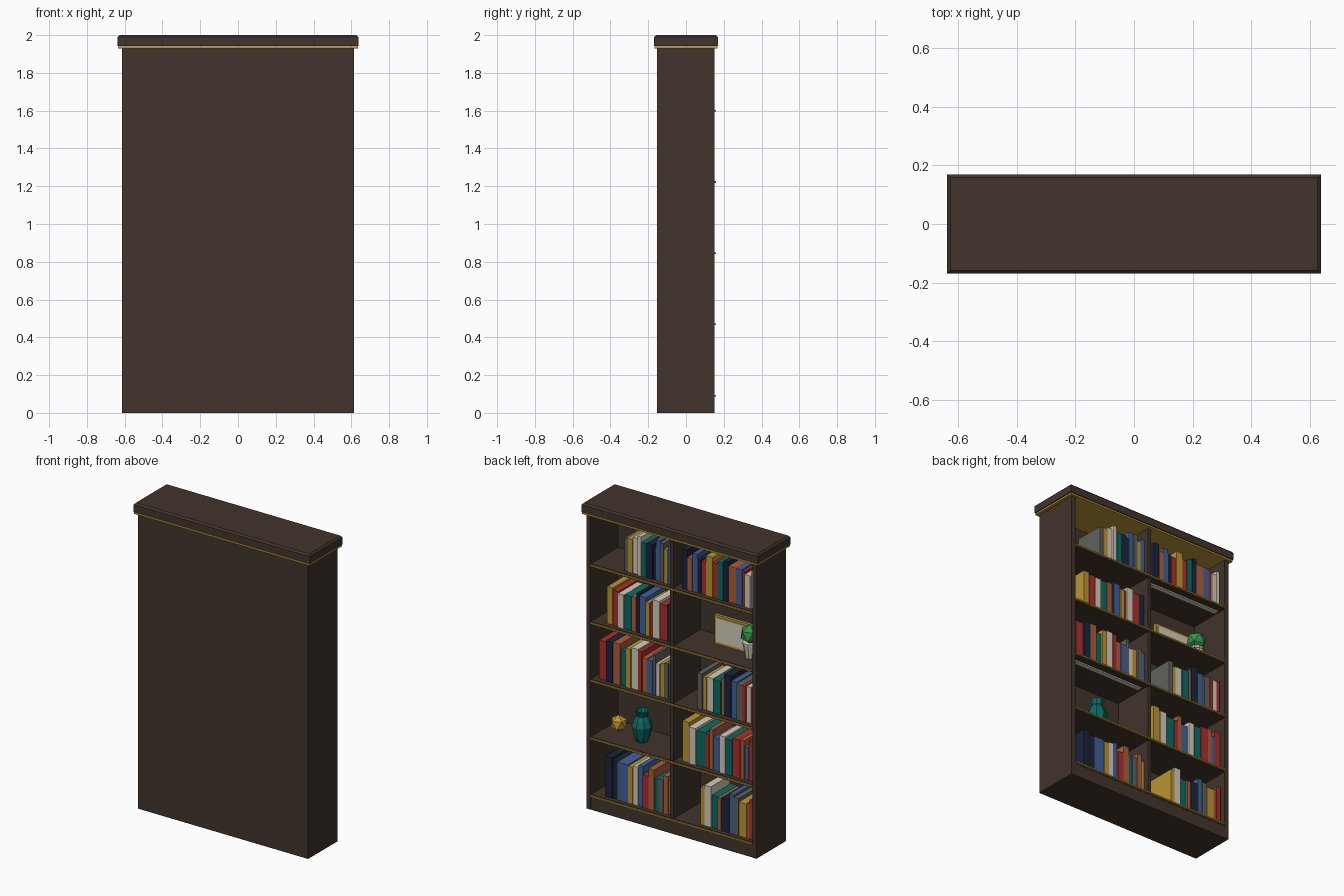
import bpy, bmesh, math, random
from mathutils import Matrix, Vector

if "Cube" in bpy.data.objects:
    bpy.data.objects.remove(bpy.data.objects["Cube"])

rng = random.Random(4)
COLOURS = {
    "wood": (.054, .035, .025), "gold": (.50, .30, .035), "cream": (.68, .62, .50),
    "red": (.40, .028, .025), "teal": (.004, .145, .125), "navy": (.011, .018, .045),
    "blue": (.055, .12, .30), "orange": (.40, .115, .045), "grey": (.12, .12, .11),
    "green": (.040, .28, .07),
}
MATS = {}
for name, c in COLOURS.items():
    MATS[name] = bpy.data.materials.new(name)
    MATS[name].diffuse_color = (*c, 1)


def finish(bm, name, mats):
    me = bpy.data.meshes.new(name)
    bmesh.ops.recalc_face_normals(bm, faces=bm.faces)
    bm.to_mesh(me)
    bm.free()
    for m in mats:
        me.materials.append(MATS[m])
    ob = bpy.data.objects.new(name, me)
    bpy.context.collection.objects.link(ob)
    return ob


def add_box(bm, x, y, z, index=0):
    size = (x[1] - x[0], y[1] - y[0], z[1] - z[0])
    mid = Vector((sum(x) / 2, sum(y) / 2, sum(z) / 2))
    r = bmesh.ops.create_cube(bm, size=1, matrix=Matrix.Translation(mid) @ Matrix.Diagonal((*size, 1)))
    for f in {f for v in r["verts"] for f in v.link_faces}:
        f.material_index = index


def box(name, mat, x, y, z, top_chamfer=0):
    bm = bmesh.new()
    add_box(bm, x, y, z)
    if top_chamfer:
        edges = [e for e in bm.edges if all(v.co.z > z[1] - 1e-4 for v in e.verts)]
        bmesh.ops.bevel(bm, geom=edges, offset=top_chamfer, segments=1, affect="EDGES")
    return finish(bm, name, [mat])


def lathe(name, mat, profile, centre, sides):
    bm = bmesh.new()
    rings = [[bm.verts.new((centre[0] + r * math.cos(2 * math.pi * i / sides),
                            centre[1] + r * math.sin(2 * math.pi * i / sides),
                            centre[2] + z)) for i in range(sides)] for r, z in profile]
    for a, b in zip(rings, rings[1:]):
        for i in range(sides):
            j = (i + 1) % sides
            bm.faces.new((a[i], a[j], b[j], b[i]))
    bm.faces.new(rings[0])
    bm.faces.new(rings[-1])
    return finish(bm, name, [mat])


def gem(name, mat, radius, centre):
    bm = bmesh.new()
    bmesh.ops.create_icosphere(bm, subdivisions=1, radius=radius, matrix=Matrix.Translation(centre))
    return finish(bm, name, [mat])


W, IN, BACK, OPEN = .615, .585, -.153, .15
TOP, STEP, FLOOR = 1.928, .377, .10

# Case
box("back_panel", "wood", (-W, W), (BACK, BACK + .02), (0, TOP))
for side, s in (("left", -1), ("right", 1)):
    box(side + "_side", "wood", sorted((s * IN, s * W)), (BACK + .02, OPEN), (0, TOP))
box("divider", "wood", (-.012, .012), (BACK + .02, OPEN - .004), (FLOOR, TOP))
box("plinth", "wood", (-IN, IN), (BACK + .02, OPEN - .002), (0, FLOOR - .02))

# Shelves with gold front edging
for k in range(5):
    z = FLOOR + STEP * k
    box(f"shelf_{k}", "wood", (-IN, IN), (BACK + .02, OPEN - .001), (z - .02, z))
    box(f"shelf_edging_{k}", "gold", (-IN, IN), (OPEN - .001, OPEN + .009), (z - .013, z - .004))

# Crown with gold band
box("crown_band", "gold", (-.635, .635), (-.167, .167), (TOP, 1.939))
box("crown", "wood", (-.638, .638), (-.169, .169), (1.942, 2), .011)

# Books: row, outer start x, end x, spine colours and relative widths from +x towards -x
ROWS = [
    (4, .365, .014, "grey4 gold5 cream6 cream4 teal5 navy7 navy3 blue5 grey4 gold4 blue5"),
    (4, -.055, -.58, "navy6 orange5 blue5 navy4 red5 gold7 red5 teal6 navy5 orange8 blue6 red3 cream6 cream4"),
    (3, .49, .014, "gold6 red6 cream6 teal7 orange5 navy3 blue7 gold4 red3 cream7 red7 navy6"),
    (2, .55, .014, "red8 navy7 orange7 teal6 gold5 cream7 red4 orange5 blue6 grey3 cream4 gold5 grey4 blue4"),
    (2, -.17, -.58, "grey5 gold4 cream7 teal8 orange3 navy8 blue6 grey6 red4 cream5 red4"),
    (1, -.055, -.58, "gold7 cream7 teal9 red4 orange4 blue7 cream6 teal7 red8 orange4 blue4 red6"),
    (0, .497, .014, "navy7 navy5 blue11 gold5 cream5 blue5 red6 orange6 teal4 grey5 orange5 gold4"),
    (0, -.19, -.58, "gold4 cream7 teal7 orange4 navy8 blue5 grey5 gold8 orange3 red5"),
]
names = list(COLOURS)
for row, start, end, spines in ROWS:
    spines = [(s.rstrip("0123456789"), int(s.lstrip("abcdefghijklmnopqrstuvwxyz"))) for s in spines.split()]
    scale = (start - end) / sum(w for _, w in spines)
    bm = bmesh.new()
    x = start
    z = FLOOR + STEP * row
    for colour, w in spines:
        w *= scale
        front = .12 + rng.uniform(-.008, .004)
        add_box(bm, (x - w + .002, x), (front - .20, front),
                (z, z + rng.uniform(.21, .27)), names.index(colour))
        x -= w
    finish(bm, f"books_row_{row}_{'right' if start > 0 else 'left'}", names)

# Light strips over the two display bays
z = FLOOR + STEP * 2 - .02
box("light_strip_low", "cream", (.03, .57), (.075, .108), (z - .008, z))
z = FLOOR + STEP * 4 - .02
box("light_strip_high", "cream", (-.57, -.03), (.075, .108), (z - .008, z))

# Vase and faceted ornament
low = FLOOR + STEP
lathe("vase", "teal", [(.036, 0), (.048, .03), (.064, .10), (.050, .14), (.032, .165),
                       (.046, .20), (.036, .20), (.024, .165)], (.304, .018, low), 8)
gem("faceted_ornament", "gold", .055, (.50, -.02, low + .048))

# Picture frame
high = FLOOR + STEP * 3
fx, fz = (-.468, -.19), (high, high + .19)
box("picture_frame", "gold", fx, (-.042, -.022), fz)
box("picture", "cream", (fx[0] + .016, fx[1] - .016), (-.022, -.018), (fz[0] + .016, fz[1] - .016))

# Potted plant
lathe("plant_pot", "cream", [(.031, 0), (.044, .085), (.048, .085), (.048, .10), (.038, .10)],
      (-.476, .016, high), 10)
gem("plant_leaves", "green", .064, (-.476, .016, high + .152))

for m in bpy.data.materials:
    if m.users and not m.is_grease_pencil:
        m.use_nodes = True
        m.node_tree.nodes["Principled BSDF"].inputs["Base Color"].default_value = m.diffuse_color
